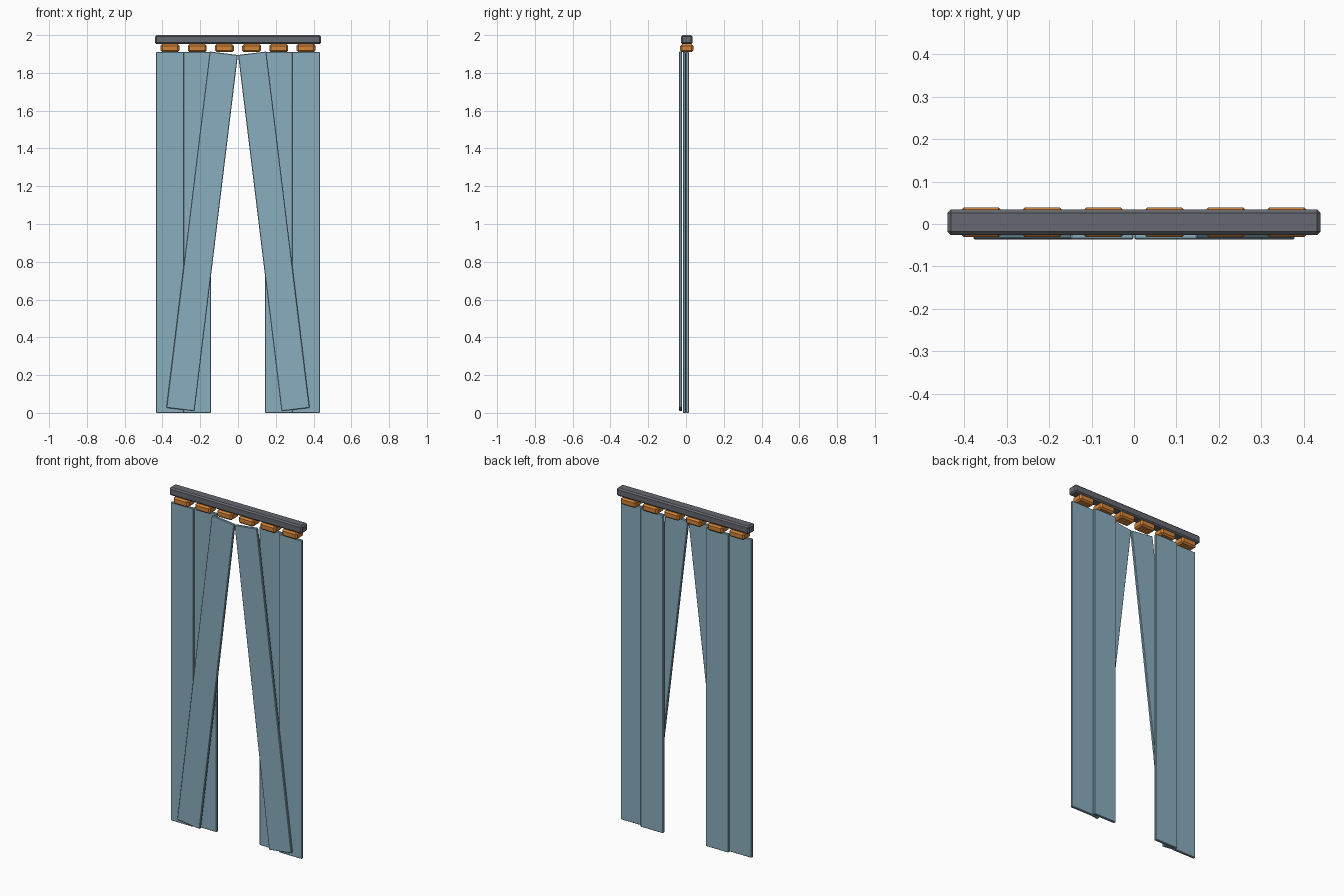
import bpy
import math

cube = bpy.data.objects.get("Cube")
if cube:
    bpy.data.objects.remove(cube, do_unlink=True)


def make_material(name, color):
    mat = bpy.data.materials.new(name)
    mat.use_nodes = True
    mat.diffuse_color = color
    mat.node_tree.nodes["Principled BSDF"].inputs["Base Color"].default_value = color
    return mat


VINYL = make_material("blue_grey_vinyl", (0.25, 0.42, 0.51, 1))
METAL = make_material("dark_grey_metal", (0.13, 0.14, 0.16, 1))
ORANGE = make_material("orange_plastic", (0.65, 0.23, 0.04, 1))


def box(name, center, size, mat, bevel, tilt=0.0):
    """Bevelled box, optionally leaning about the y axis."""
    bpy.ops.mesh.primitive_cube_add(size=1, location=center)
    obj = bpy.context.object
    obj.name = name
    obj.scale = size
    bpy.ops.object.transform_apply(location=False, rotation=False, scale=True)
    obj.rotation_euler.y = tilt
    obj.data.materials.append(mat)
    mod = obj.modifiers.new("edge_bevel", "BEVEL")
    mod.width = bevel
    mod.segments = 1
    return obj


# Top rail
box("top_rail", (0, 0.004, 1.976), (0.88, 0.06, 0.048), METAL, 0.008)

STRIP_W, STRIP_T, STRIP_H = 0.15, 0.016, 1.91
LEAN = math.atan2(0.23, 1.89)

for side, label in ((1, "left"), (-1, "right")):
    # Hanger clips under the rail
    for i, x in enumerate((0.072, 0.216, 0.36)):
        box(f"{label}_clip_{i + 1}", (side * x, 0.004, 1.931),
            (0.1, 0.07, 0.042), ORANGE, 0.009)

    # Straight hanging strips, overlapping at their edges
    box(f"{label}_outer_strip", (side * 0.36, -0.009, STRIP_H / 2),
        (STRIP_W, STRIP_T, STRIP_H), VINYL, 0.003)
    box(f"{label}_inner_strip", (side * 0.217, 0.008, STRIP_H / 2),
        (STRIP_W, STRIP_T, STRIP_H), VINYL, 0.003)

    # Middle strip drawn aside in front of the others
    box(f"{label}_parted_strip", (side * 0.19, -0.028, 0.961),
        (STRIP_W, STRIP_T, 1.9), VINYL, 0.003, tilt=-side * LEAN)
